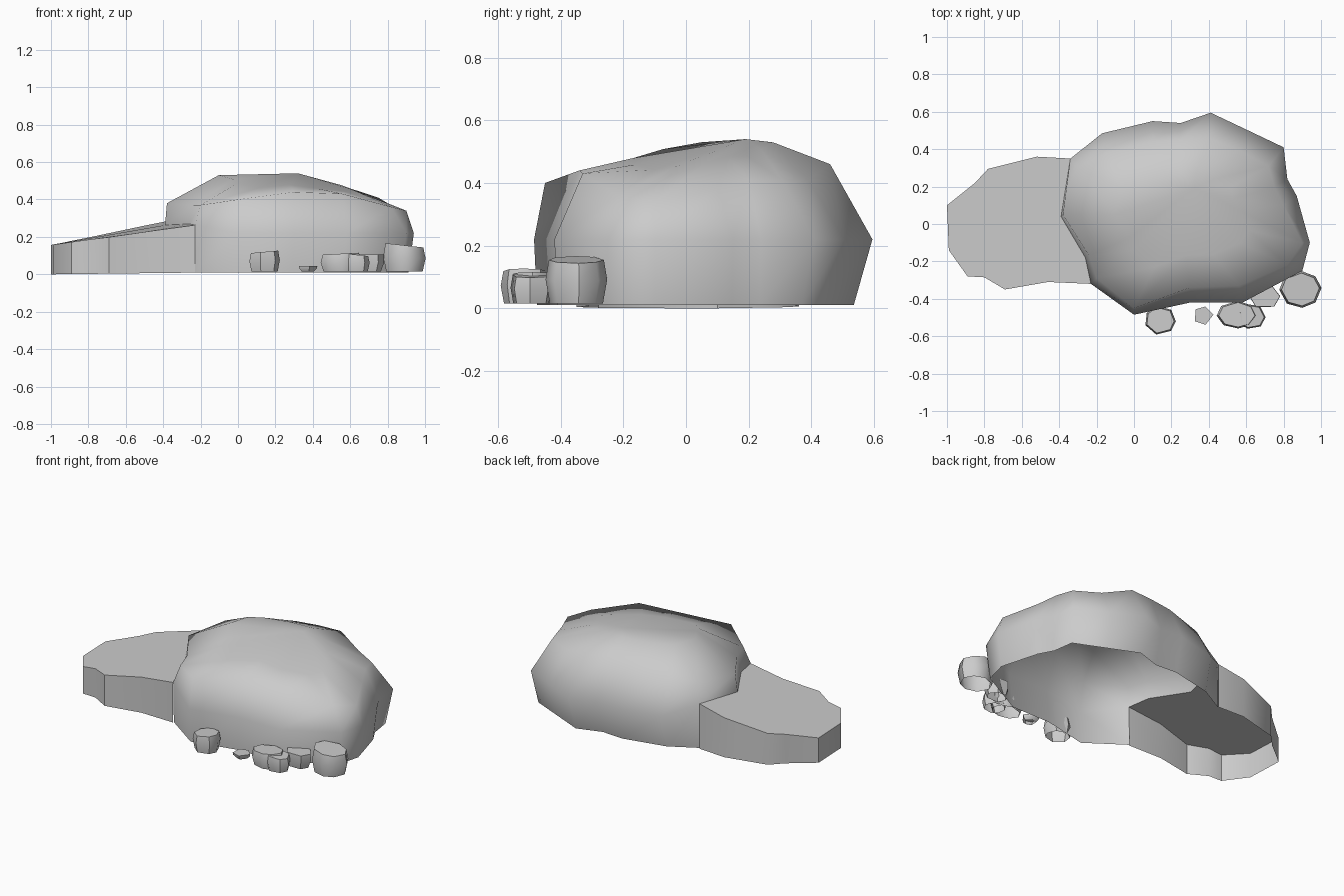
import bpy, bmesh, math, random

if "Cube" in bpy.data.objects:
    bpy.data.objects.remove(bpy.data.objects["Cube"])
random.seed(4)

stone = bpy.data.materials.new("grey stone")
stone.use_nodes = True
stone.diffuse_color = (0.6, 0.6, 0.6, 1)
stone.node_tree.nodes["Principled BSDF"].inputs["Base Color"].default_value = (0.6, 0.6, 0.6, 1)


def loft(name, rings, peak=None, angle=40, gaps=()):
    """Skin closed rings from the ground up; the underside stays open.
    Gaps are left out of the lowest band of faces."""
    bm = bmesh.new()
    rows = [[bm.verts.new(p) for p in ring] for ring in rings]
    n = len(rows[0])
    for band, (low, high) in enumerate(zip(rows, rows[1:])):
        for i in range(n):
            if band or i not in gaps:
                j = (i + 1) % n
                bm.faces.new((low[i], low[j], high[j], high[i]))
    if peak:
        tip = bm.verts.new(peak)
        for i in range(n):
            bm.faces.new((rows[-1][i], rows[-1][(i + 1) % n], tip))
    else:
        bm.faces.new(rows[-1])
    loose = [v for v in bm.verts if not v.link_faces]
    bmesh.ops.delete(bm, geom=loose, context='VERTS')
    mesh = bpy.data.meshes.new(name)
    bm.to_mesh(mesh)
    bm.free()
    mesh.materials.append(stone)
    ob = bpy.data.objects.new(name, mesh)
    bpy.context.collection.objects.link(ob)
    bpy.ops.object.select_all(action='DESELECT')
    ob.select_set(True)
    bpy.context.view_layer.objects.active = ob
    bpy.ops.object.shade_smooth_by_angle(angle=math.radians(angle))


def slab_top(x, y):
    return x, y, .157 + (x + 1) * (.17 + .1 * y)


# Boulder: widest outline and shoulder line, counter-clockwise from the left
waist = [(-.39, .04), (-.26, -.18), (-.23, -.32), (0, -.485), (.3, -.42), (.58, -.42),
         (.9, -.25), (.94, -.1), (.87, .15), (.82, .24), (.8, .41), (.6, .505), (.41, .595),
         (.25, .54), (.1, .55), (-.17, .485), (-.34, .35)]
shoulder = [(-.38, .05, .38), (-.24, -.17, .37), (-.2, -.29, .37), (0, -.45, .4),
            (.3, -.34, .44), (.56, -.33, .43), (.82, -.22, .36), (.9, -.1, .34),
            (.8, .1, .38), (.75, .2, .41), (.72, .31, .405), (.57, .39, .41), (.4, .46, .46),
            (.25, .45, .46), (.1, .44, .45), (-.15, .38, .425), (-.3, .3, .4)]
contact = (16, 0, 1)    # sides where the slab runs into the boulder


def base(x, y):
    return x * (.97 if x > 0 else 1), y * (.9 if y > .36 else .98), .01


def crown(x, y):
    x, y = .25 + (x - .25) * .56, .05 + (y - .05) * .56
    return x, y, .53 - .24 * max(0, x - .33) + .3 * min(0, y)


belt = [slab_top(*p) if i in (16, 0, 1, 2) else (*p, .22) for i, p in enumerate(waist)]
loft("boulder", [[base(*p) for p in waist], belt, shoulder,
                 [crown(x, y) for x, y, z in shoulder]],
     peak=(.32, .19, .54), angle=70, gaps=contact)

# Low sloping slab, open where it meets the boulder
outline = [(-1, .1), (-.99, -.14), (-.89, -.28), (-.8, -.285), (-.69, -.35), (-.46, -.31),
           waist[2], waist[1], waist[0], waist[16], (-.52, .36), (-.78, .295), (-.85, .22)]
loft("slab", [[(x, y, .012 * (x + 1)) for x, y in outline],
              [slab_top(*p) for p in outline]], gaps=(6, 7, 8))


# Pebbles along the front: centre, half sizes, height, sides, tilt of the top
def pebble(name, cx, cy, rx, ry, height, sides, tilt=0.0, foot=.85, head=.88):
    ring = []
    for i in range(sides):
        a = math.tau * (i + random.uniform(-.15, .15)) / sides
        ring.append((rx * math.cos(a), ry * math.sin(a)))
    rows = []
    for level, scale in ((0, foot), (.55, (foot + head) / 2 + .12), (1, head)):
        rows.append([(cx + x * scale, cy + y * scale,
                      .015 + (height - .015) * level + tilt * x * level) for x, y in ring])
    loft(name, rows, angle=48)


pebble("left_pebble", .14, -.515, .085, .08, .12, 7, .08)
pebble("chip_pebble", .37, -.49, .055, .05, .045, 5, foot=.65, head=1)
pebble("middle_pebble", .55, -.485, .11, .075, .11, 8, .05)
pebble("middle_small_pebble", .63, -.495, .075, .07, .105, 7, -.1)
pebble("rear_pebble", .7, -.39, .08, .065, .105, 6, foot=.8, head=1)
pebble("right_pebble", .89, -.35, .115, .1, .155, 8, -.1)
